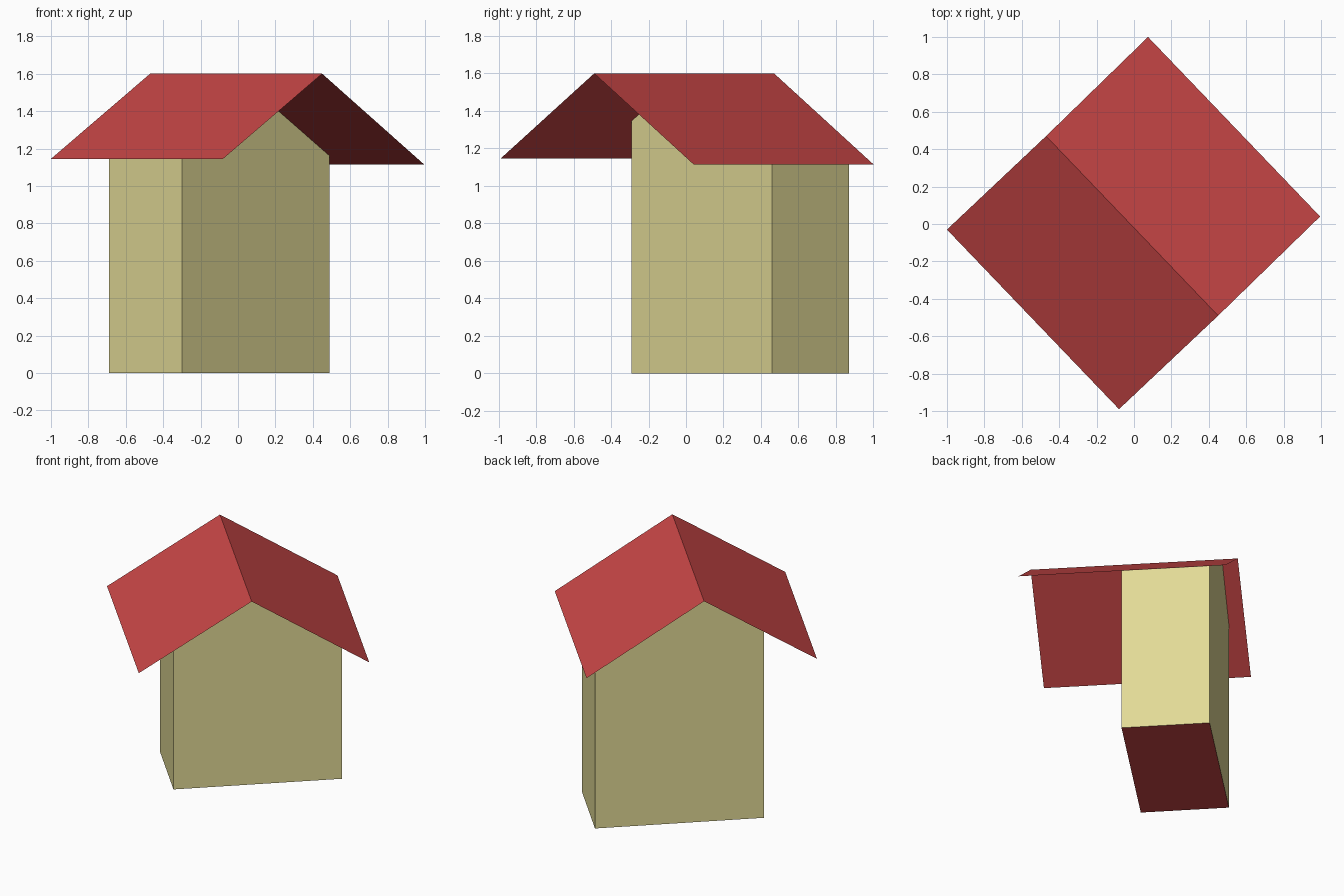
import bpy
import bmesh
from mathutils import Vector

cube = bpy.data.objects.get("Cube")
if cube:
    bpy.data.objects.remove(cube, do_unlink=True)


def make_material(name, rgb):
    mat = bpy.data.materials.new(name)
    mat.use_nodes = True
    colour = (*rgb, 1.0)
    mat.diffuse_color = colour
    mat.node_tree.nodes["Principled BSDF"].inputs["Base Color"].default_value = colour
    return mat


def make_object(name, bm, materials):
    mesh = bpy.data.meshes.new(name)
    bm.to_mesh(mesh)
    bm.free()
    for mat in materials:
        mesh.materials.append(mat)
    obj = bpy.data.objects.new(name, mesh)
    bpy.context.collection.objects.link(obj)
    return obj


def extrude_profile(profile, vector, closed):
    """Sweep a list of points along a vector into flat side faces."""
    bm = bmesh.new()
    near = [bm.verts.new(p) for p in profile]
    far = [bm.verts.new(p + vector) for p in profile]
    count = len(profile)
    for i in range(count if closed else count - 1):
        j = (i + 1) % count
        bm.faces.new((near[i], near[j], far[j], far[i]))
    if closed:
        bm.faces.new(near)
        bm.faces.new(far)
        bmesh.ops.recalc_face_normals(bm, faces=bm.faces)
    return bm


cream = make_material("cream wall", (0.76, 0.70, 0.305))
red = make_material("roof red", (0.578, 0.061, 0.061))

# Roof: two thin slopes, swept along the ridge from the gable end
eave_left = Vector((0.995, 0.04, 1.115))
ridge = Vector((0.45, -0.49, 1.6))
eave_right = Vector((-0.08, -0.99, 1.145))
ridge_run = Vector((-0.92, 0.96, 0))
roof_bm = extrude_profile([eave_left, ridge, eave_right], ridge_run, closed=False)
bmesh.ops.recalc_face_normals(roof_bm, faces=roof_bm.faces)
for face in roof_bm.faces:
    if face.normal.z < 0:
        face.normal_flip()
make_object("roof", roof_bm, [red])

# Walls: a five-sided gable swept parallel to the ridge, topped by the slopes
across = Vector((-ridge_run.y, ridge_run.x, 0)).normalized() * -1


def under_roof(point):
    """Lift a ground point to the height of the roof above it."""
    reach = (point - ridge).dot(across)
    eave = eave_left if reach > 0 else eave_right
    slope = (eave.z - ridge.z) / (eave - ridge).dot(across)
    return Vector((point.x, point.y, ridge.z + slope * reach - 0.002))


corner_a = Vector((-0.30, -0.29, 0))
corner_b = Vector((0.49, 0.46, 0))
middle = corner_a + across * (ridge - corner_a).dot(across)
gable = [corner_a, corner_b, under_roof(corner_b), under_roof(middle), under_roof(corner_a)]
walls_bm = extrude_profile(gable, Vector((-0.39, 0.41, 0)), closed=True)

# The floor is red like the roof, and so are the hidden top faces
for face in walls_bm.faces:
    face.material_index = 1 if abs(face.normal.z) > 0.5 else 0
make_object("walls", walls_bm, [cream, red])
